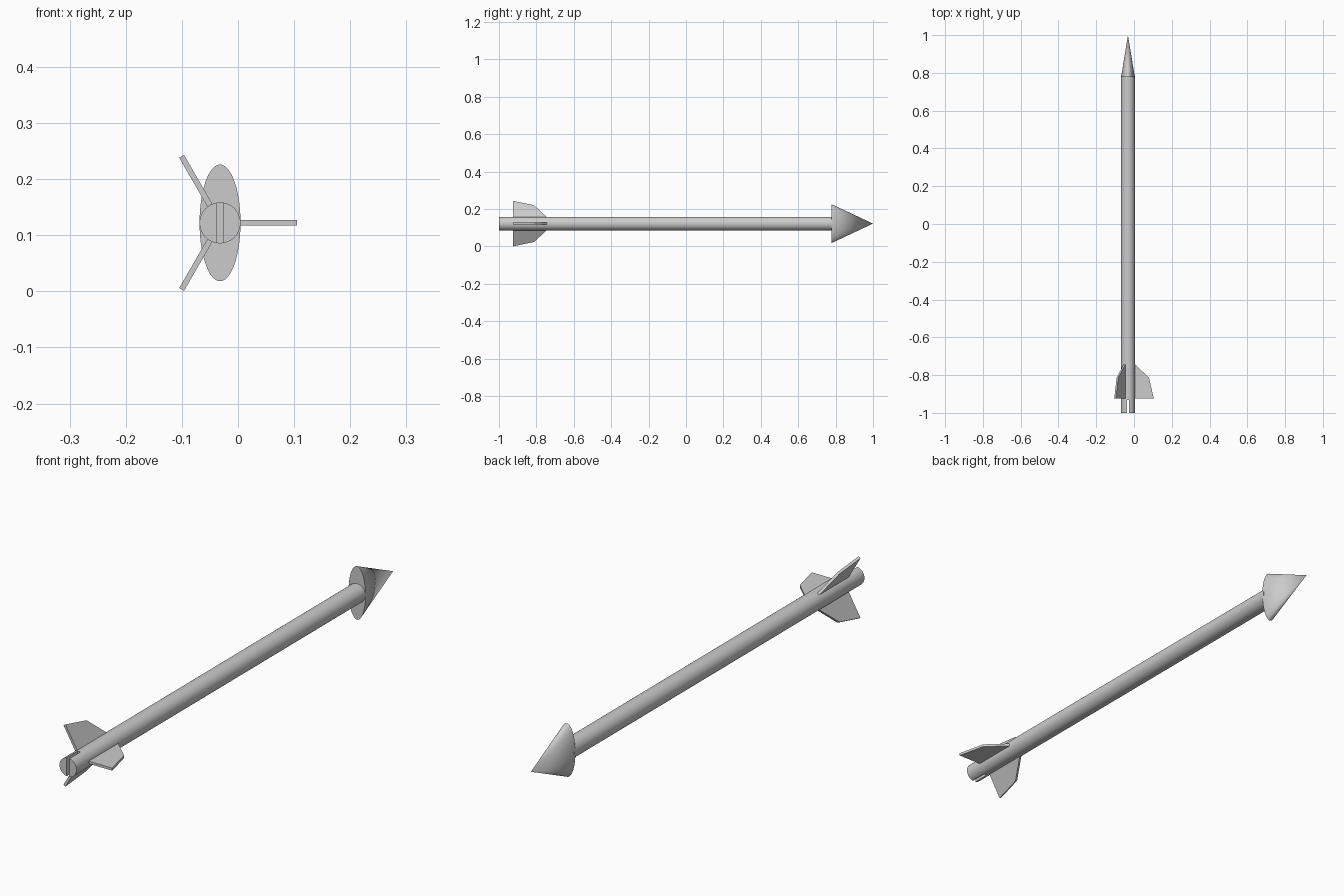
import bpy, bmesh, math
from mathutils import Matrix, Vector

if "Cube" in bpy.data.objects:
    bpy.data.objects.remove(bpy.data.objects["Cube"])

AXIS = Vector((-0.032, 0, 0.122))   # arrow axis runs along y through this point
R = 0.0365                          # shaft radius
FLETCH_T = 0.01                     # fletching thickness


def add_object(name, bm):
    bmesh.ops.recalc_face_normals(bm, faces=bm.faces)
    mesh = bpy.data.meshes.new(name)
    bm.to_mesh(mesh)
    bm.free()
    ob = bpy.data.objects.new(name, mesh)
    bpy.context.collection.objects.link(ob)
    ob.location = AXIS
    return ob


def activate(ob):
    bpy.ops.object.select_all(action='DESELECT')
    ob.select_set(True)
    bpy.context.view_layer.objects.active = ob


def cone_along_y(name, r1, r2, y1, y2, z_stretch=1, sides=96):
    bm = bmesh.new()
    bmesh.ops.create_cone(bm, cap_ends=True, segments=sides, radius1=r1,
                          radius2=r2, depth=y2 - y1)
    bmesh.ops.rotate(bm, verts=bm.verts, matrix=Matrix.Rotation(-math.pi / 2, 3, 'X'))
    bmesh.ops.translate(bm, verts=bm.verts, vec=(0, (y1 + y2) / 2, 0))
    bmesh.ops.scale(bm, verts=bm.verts, vec=(1, 1, z_stretch))
    return add_object(name, bm)


# Shaft and flattened cone head
shaft = cone_along_y("shaft", R, R, -1, 0.785)
head = cone_along_y("arrow_head", R, 0, 0.778, 1, z_stretch=0.104 / R)

# String slot cut through the tail of the shaft
bm = bmesh.new()
bmesh.ops.create_cube(bm, size=1)
bmesh.ops.scale(bm, verts=bm.verts, vec=(0.0125, 0.134, 0.2))
bmesh.ops.translate(bm, verts=bm.verts, vec=(0, -1, 0))
cutter = add_object("nock_cutter", bm)
cutter.hide_render = True
cut = shaft.modifiers.new("nock", 'BOOLEAN')
cut.object = cutter
cut.operation = 'DIFFERENCE'
cut.solver = 'EXACT'
activate(shaft)
bpy.ops.object.modifier_apply(modifier=cut.name)
bpy.data.objects.remove(cutter)

for ob in (shaft, head):
    activate(ob)
    bpy.ops.object.shade_smooth_by_angle(angle=math.radians(35))

# Three fletchings spaced evenly around the shaft
profile = [(0.03, -0.924), (0.137, -0.924), (0.111, -0.813), (0.0365, -0.743), (0.03, -0.743)]
for i in range(3):
    bm = bmesh.new()
    face = bm.faces.new([bm.verts.new((r, y, -FLETCH_T / 2)) for r, y in profile])
    new = bmesh.ops.extrude_face_region(bm, geom=[face])["geom"]
    bmesh.ops.translate(bm, vec=(0, 0, FLETCH_T),
                        verts=[v for v in new if isinstance(v, bmesh.types.BMVert)])
    fin = add_object(f"fletching_{i + 1}", bm)
    fin.rotation_euler.y = math.radians(120 * i)
